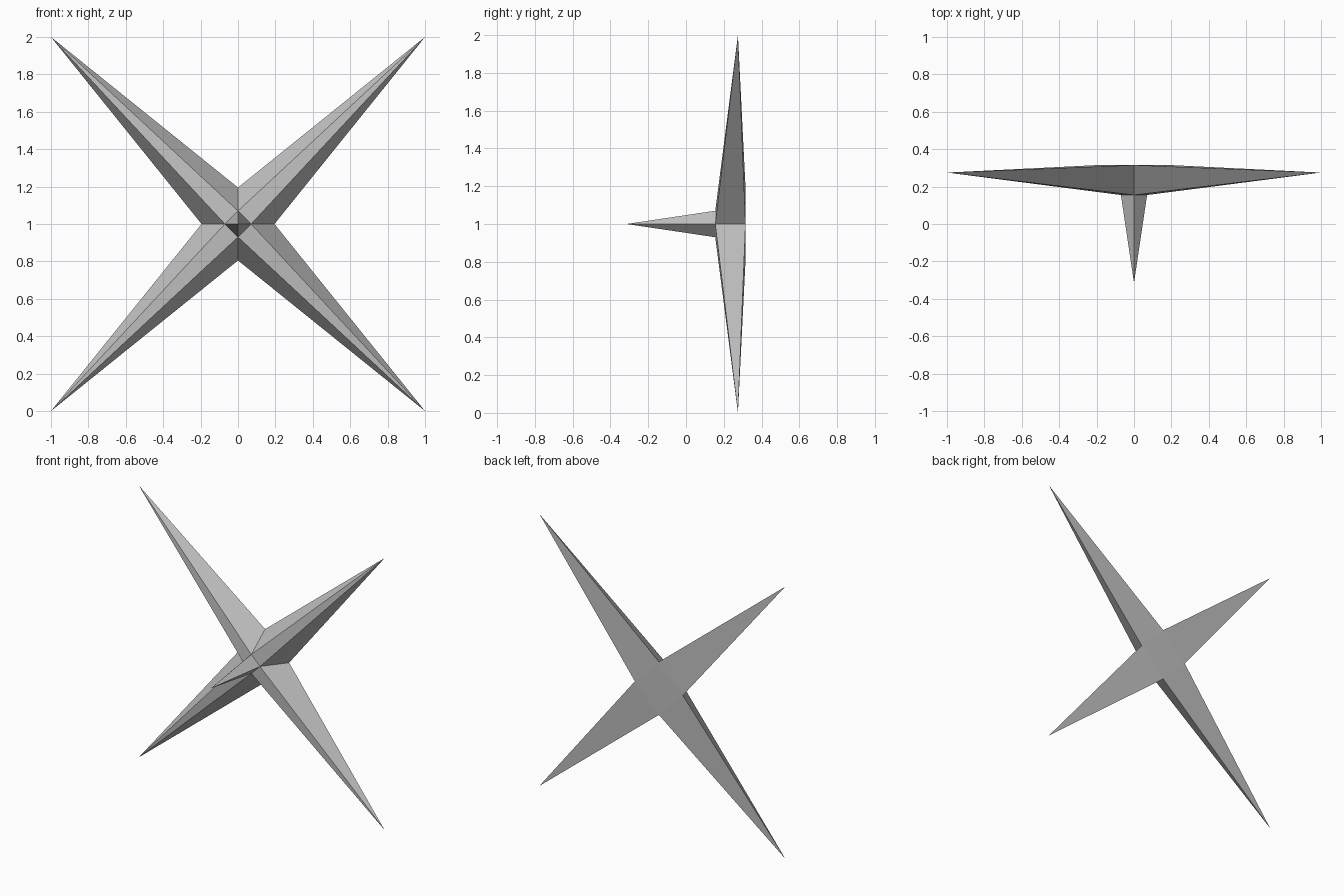
import bpy
import bmesh

cube = bpy.data.objects.get("Cube")
if cube:
    bpy.data.objects.remove(cube, do_unlink=True)

# Single plain grey
grey = bpy.data.materials.new("plain_grey")
grey.use_nodes = True
colour = (0.53, 0.53, 0.53, 1)
grey.diffuse_color = colour
grey.node_tree.nodes["Principled BSDF"].inputs["Base Color"].default_value = colour

MID = 1.0           # height of the centre
AXES = [(1, 0), (0, 1), (-1, 0), (0, -1)]
DIAGONALS = [(1, 1), (-1, 1), (-1, -1), (1, -1)]

bm = bmesh.new()


def ring(directions, radius, y):
    return [bm.verts.new((x * radius, y, MID + z * radius)) for x, z in directions]


# Back notches, front ridge corners, arm tips and the forward spike tip
notches = ring(AXES, 0.195, 0.315)
ridges = ring(AXES, 0.07, 0.155)
tips = ring(DIAGONALS, 1.0, 0.275)
spike = bm.verts.new((0, -0.315, MID))

# Each quarter: one tapering arm and one side of the spike
for i in range(4):
    j = (i + 1) % 4
    bm.faces.new((ridges[i], ridges[j], tips[i]))
    bm.faces.new((notches[i], ridges[i], tips[i]))
    bm.faces.new((ridges[j], notches[j], tips[i]))
    bm.faces.new((notches[j], notches[i], tips[i]))
    bm.faces.new((spike, ridges[j], ridges[i]))

# Flat back plate
bm.faces.new(notches)
bmesh.ops.recalc_face_normals(bm, faces=bm.faces[:])

mesh = bpy.data.meshes.new("spiked_star")
bm.to_mesh(mesh)
bm.free()
mesh.materials.append(grey)
star = bpy.data.objects.new("spiked_star", mesh)
bpy.context.collection.objects.link(star)
